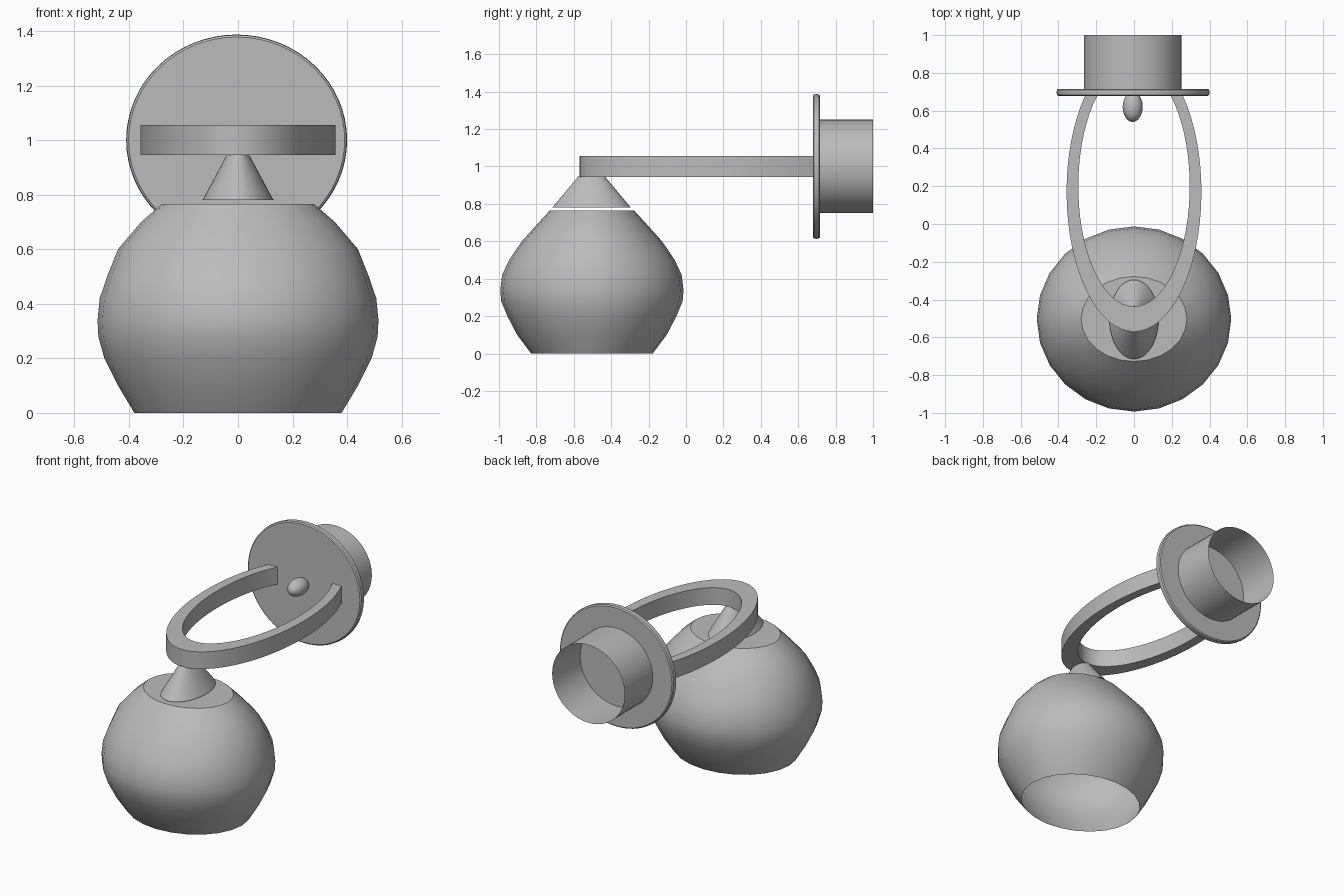
import bpy, bmesh, math
from mathutils import Vector

cube = bpy.data.objects.get("Cube")
if cube:
    bpy.data.objects.remove(cube)

grey = bpy.data.materials.new("plain_grey")
grey.use_nodes = True
tone = (0.5, 0.5, 0.5, 1)
grey.diffuse_color = tone
grey.node_tree.nodes["Principled BSDF"].inputs["Base Color"].default_value = tone


def make_object(name, bm, angle=35):
    mesh = bpy.data.meshes.new(name)
    bm.to_mesh(mesh)
    bm.free()
    obj = bpy.data.objects.new(name, mesh)
    bpy.context.collection.objects.link(obj)
    mesh.materials.append(grey)
    bpy.ops.object.select_all(action='DESELECT')
    obj.select_set(True)
    bpy.context.view_layer.objects.active = obj
    bpy.ops.object.shade_smooth_by_angle(angle=math.radians(angle))
    return obj


def loft(name, profile, centre, sides, axis='Z', cap_start=False, cap_end=False):
    """Stack elliptical rings (radius a, radius b, distance along the axis)."""
    bm = bmesh.new()
    rings = []
    for a, b, d in profile:
        ring = []
        for i in range(sides):
            t = math.tau * i / sides
            p = Vector((a * math.cos(t), b * math.sin(t), d))
            if axis == 'Y':
                p = Vector((p.x, p.z, p.y))
            ring.append(bm.verts.new(p + Vector(centre)))
        rings.append(ring)
    for low, high in zip(rings, rings[1:]):
        for i in range(sides):
            j = (i + 1) % sides
            bm.faces.new((low[i], low[j], high[j], high[i]))
    if cap_start:
        bm.faces.new(rings[0][::-1])
    if cap_end:
        bm.faces.new(rings[-1])
    if axis == 'Y':
        bmesh.ops.reverse_faces(bm, faces=bm.faces)
    return make_object(name, bm)


# Globe shade, open underneath
shade_profile = [(.38, .325, 0), (.44, .40, .1), (.49, .452, .2), (.512, .485, .28),
                 (.515, .49, .34), (.507, .48, .42), (.48, .443, .5), (.44, .375, .6),
                 (.355, .285, .7), (.28, .225, .765)]
loft("globe_shade", shade_profile, (0, -.503, 0), 24, cap_end=True)

# Neck cone between shade and arm
loft("neck_cone", [(.13, .21, .78), (.04, .07, .948)], (0, -.505, 0), 40,
     cap_start=True, cap_end=True)

# Wall plate with a softened rim, and the open mounting sleeve behind it
loft("wall_plate", [(.396, .378, .678), (.403, .385, .684), (.405, .387, .697),
                    (.403, .385, .710), (.396, .378, .716)],
     (-.005, 0, 1), 64, 'Y', True, True)
loft("mounting_sleeve", [(.258, .25, .714), (.258, .25, 1)], (-.007, 0, 1), 48, 'Y')

# Small oval knob on the plate
bm = bmesh.new()
bmesh.ops.create_uvsphere(bm, u_segments=24, v_segments=14, radius=1)
bmesh.ops.scale(bm, vec=(.053, .08, .053), verts=bm.verts)
bmesh.ops.translate(bm, vec=(-.007, .62, 1), verts=bm.verts)
make_object("plate_knob", bm, 60)


# Oval loop arm, cut off where it meets the plate
def arc(half_width, half_length, centre_y, end_y, steps=48):
    end = math.acos((centre_y - end_y) / half_length)
    angles = [end * (2 * k / steps - 1) for k in range(steps + 1)]
    return [(half_width * math.sin(t), centre_y - half_length * math.cos(t)) for t in angles]


bm = bmesh.new()
outer = arc(.357, .74, .17, .68)
inner = arc(.295, .637, .2, .68)
sections = []
for (ox, oy), (ix, iy) in zip(outer, inner):
    corners = [(ox, oy, .945), (ox, oy, 1.055), (ix, iy, 1.055), (ix, iy, .945)]
    sections.append([bm.verts.new(c) for c in corners])
for s, t in zip(sections, sections[1:]):
    for i in range(4):
        j = (i + 1) % 4
        bm.faces.new((s[i], t[i], t[j], s[j]))
bm.faces.new(sections[0])
bm.faces.new(sections[-1][::-1])
bmesh.ops.recalc_face_normals(bm, faces=bm.faces)
make_object("loop_arm", bm)
